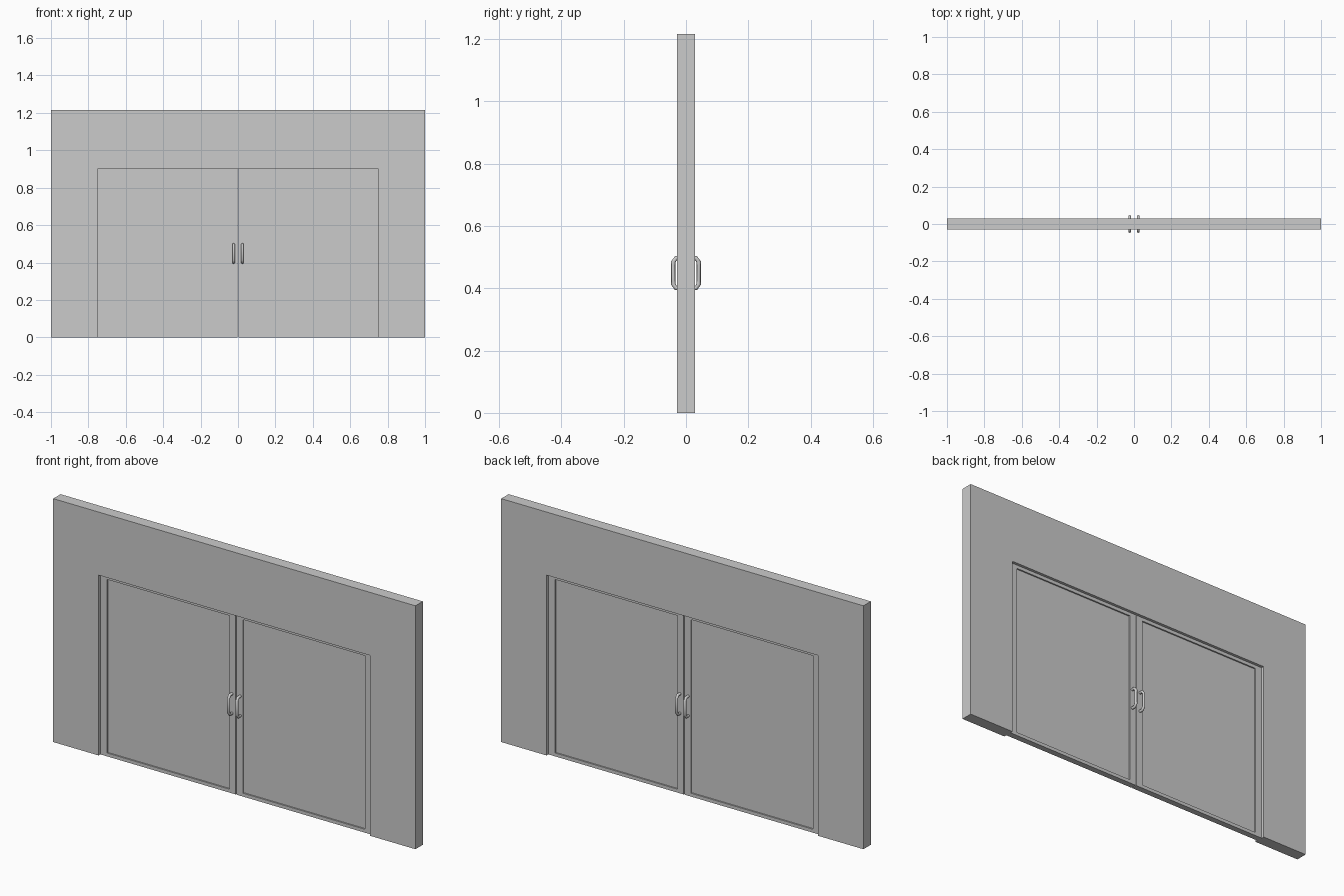
import bpy
import bmesh
from mathutils import Vector

cube = bpy.data.objects.get("Cube")
if cube:
    bpy.data.objects.remove(cube, do_unlink=True)

grey = bpy.data.materials.new("light_grey")
grey.use_nodes = True
colour = (0.6, 0.6, 0.6, 1)
grey.diffuse_color = colour
grey.node_tree.nodes["Principled BSDF"].inputs["Base Color"].default_value = colour

WALL_Y, DOOR_Y, PANEL_Y = 0.029, 0.015, 0.008
OPEN_X, OPEN_Z, GAP = 0.75, 0.9, 0.002


def add_object(name, data):
    obj = bpy.data.objects.new(name, data)
    bpy.context.collection.objects.link(obj)
    data.materials.append(grey)
    return obj


def slab(bm, outline, half):
    """Extrude an x-z outline symmetrically about y = 0."""
    face = bm.faces.new([bm.verts.new((x, -half, z)) for x, z in outline])
    out = bmesh.ops.extrude_face_region(bm, geom=[face])["geom"]
    moved = [v for v in out if isinstance(v, bmesh.types.BMVert)]
    bmesh.ops.translate(bm, verts=moved, vec=(0, 2 * half, 0))
    bmesh.ops.recalc_face_normals(bm, faces=bm.faces[:])


def finish(bm, name):
    mesh = bpy.data.meshes.new(name)
    bm.to_mesh(mesh)
    bm.free()
    return add_object(name, mesh)


# Wall with a doorway cut up from the floor
bm = bmesh.new()
slab(bm, [(-1, 0), (-OPEN_X, 0), (-OPEN_X, OPEN_Z), (OPEN_X, OPEN_Z),
          (OPEN_X, 0), (1, 0), (1, 1.215), (-1, 1.215)], WALL_Y)
finish(bm, "wall")


def door(name, side):
    """Door leaf with a sunken panel on both faces."""
    bm = bmesh.new()
    x0, x1 = side * GAP, side * OPEN_X
    slab(bm, [(x0, 0), (x1, 0), (x1, OPEN_Z), (x0, OPEN_Z)], DOOR_Y)
    broad = [f for f in bm.faces if abs(f.normal.y) > 0.9]
    for face in broad:
        sign = 1 if face.normal.y > 0 else -1
        bmesh.ops.inset_individual(bm, faces=[face], thickness=0.024)
        # Widen the stiles, then sink the panel straight inwards
        for v in face.verts:
            v.co.x = side * (0.037 if abs(v.co.x) < OPEN_X / 2 else 0.712)
        inner = bmesh.ops.extrude_discrete_faces(bm, faces=[face])["faces"]
        for v in inner[0].verts:
            v.co.y = sign * PANEL_Y
    finish(bm, name)


def handle(name, side, facing):
    """Round pull handle with chamfered corners."""
    path = [(0.012, 0.497), (0.032, 0.497), (0.041, 0.484),
            (0.041, 0.413), (0.032, 0.4), (0.012, 0.4)]
    curve = bpy.data.curves.new(name, "CURVE")
    curve.dimensions = "3D"
    curve.bevel_depth = 0.007
    curve.bevel_resolution = 2
    curve.use_fill_caps = True
    spline = curve.splines.new("POLY")
    spline.points.add(len(path) - 1)
    for point, (y, z) in zip(spline.points, path):
        point.co = (*Vector((side * 0.023, facing * y, z)), 1)
    add_object(name, curve)


for label, side in (("left", 1), ("right", -1)):
    door(label + "_door", side)
    handle(label + "_front_handle", side, -1)
    handle(label + "_back_handle", side, 1)
